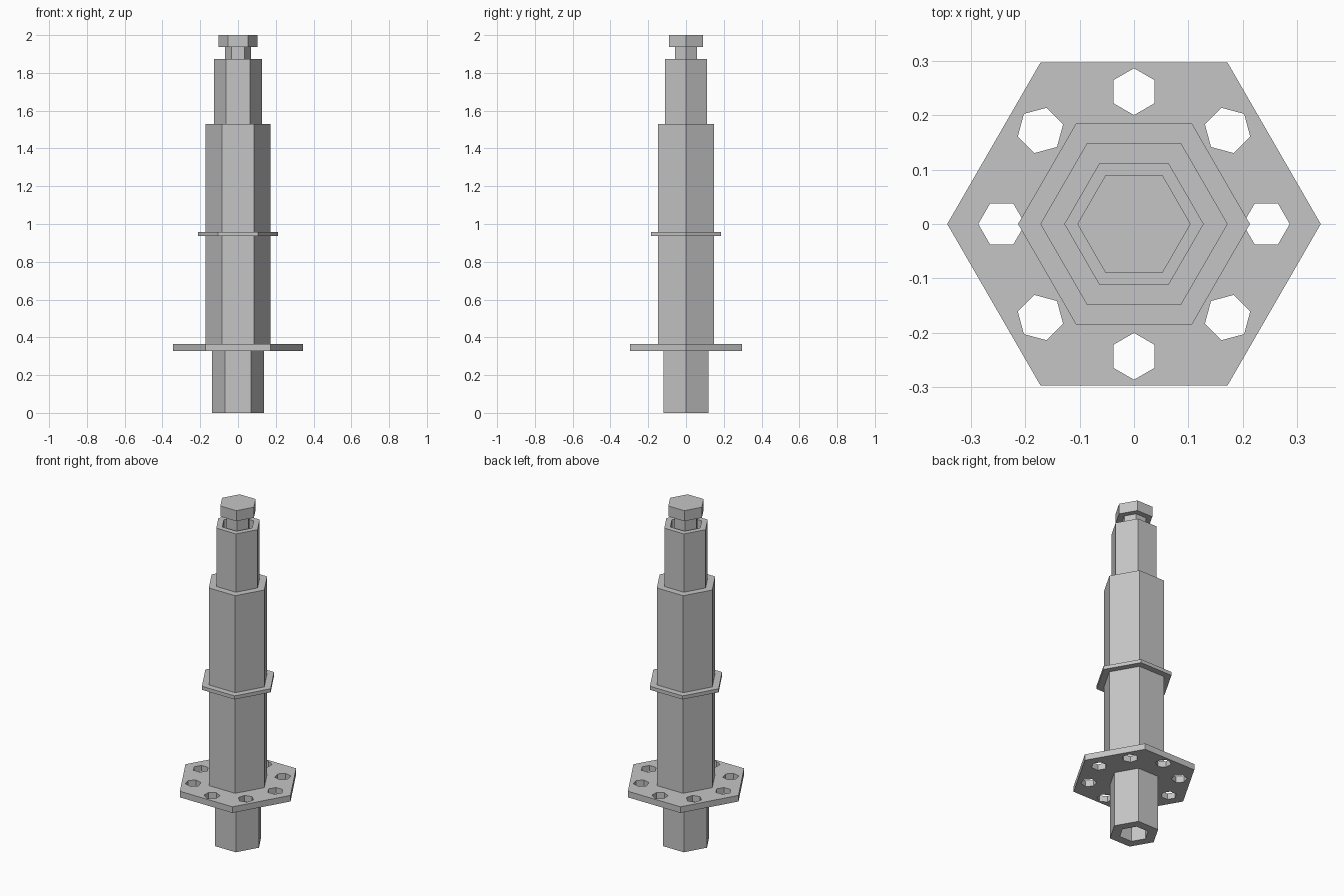
import bpy, bmesh
from math import cos, sin, pi

cube = bpy.data.objects.get("Cube")
if cube:
    bpy.data.objects.remove(cube, do_unlink=True)

grey = bpy.data.materials.new("plain grey metal")
grey.use_nodes = True
grey.diffuse_color = (0.56, 0.56, 0.56, 1)
bsdf = next(n for n in grey.node_tree.nodes if n.type == 'BSDF_PRINCIPLED')
bsdf.inputs["Base Color"].default_value = grey.diffuse_color


def hex_loop(bm, radius, z, x=0, y=0, turn=0):
    angles = [turn + i * pi / 3 for i in range(6)]
    return [bm.verts.new((x + radius * cos(a), y + radius * sin(a), z)) for a in angles]


def add_prism(bm, radius, z0, z1, x=0, y=0, turn=0):
    low = hex_loop(bm, radius, z0, x, y, turn)
    high = hex_loop(bm, radius, z1, x, y, turn)
    bm.faces.new(low[::-1])
    bm.faces.new(high)
    for i in range(6):
        j = (i + 1) % 6
        bm.faces.new((low[i], low[j], high[j], high[i]))


def finish(name, bm):
    mesh = bpy.data.meshes.new(name)
    bm.to_mesh(mesh)
    bm.free()
    mesh.materials.append(grey)
    obj = bpy.data.objects.new(name, mesh)
    bpy.context.collection.objects.link(obj)
    return obj


def prism(name, radius, z0, z1):
    bm = bmesh.new()
    add_prism(bm, radius, z0, z1)
    return finish(name, bm)


def cup(name, radius, bore, end, floor, base):
    """Hexagonal tube open at z=end, with its bore closed at z=floor."""
    bm = bmesh.new()
    loops = [hex_loop(bm, r, z) for r, z in
             ((radius, base), (radius, end), (bore, end), (bore, floor))]
    for a, b in zip(loops, loops[1:]):
        for i in range(6):
            j = (i + 1) % 6
            bm.faces.new((a[i], a[j], b[j], b[i]))
    bm.faces.new(loops[0])
    bm.faces.new(loops[-1])
    bmesh.ops.recalc_face_normals(bm, faces=bm.faces)
    return finish(name, bm)


# Stacked hexagonal body, open at the bottom and around the rod
cup("lower_tube", 0.137, 0.08, 0, 0.5, 0.55)
prism("main_barrel", 0.172, 0.364, 1.53)
prism("middle_band", 0.213, 0.937, 0.958)
cup("upper_sleeve", 0.128, 0.092, 1.874, 1.6, 1.5)
prism("rod", 0.068, 1.58, 1.95)
prism("rod_cap", 0.104, 1.938, 2.0)

# Mounting flange with a ring of bolt holes
flange = prism("mounting_flange", 0.343, 0.328, 0.364)
bm = bmesh.new()
for k in range(8):
    a = k * pi / 4
    add_prism(bm, 0.043, 0.3, 0.4, 0.243 * cos(a), 0.243 * sin(a), a)
cutter = finish("bolt_hole_cutter", bm)
cutter.hide_render = True
cutter.hide_viewport = True
cutter.display_type = 'WIRE'
mod = flange.modifiers.new("bolt holes", 'BOOLEAN')
mod.operation = 'DIFFERENCE'
mod.solver = 'EXACT'
mod.object = cutter
